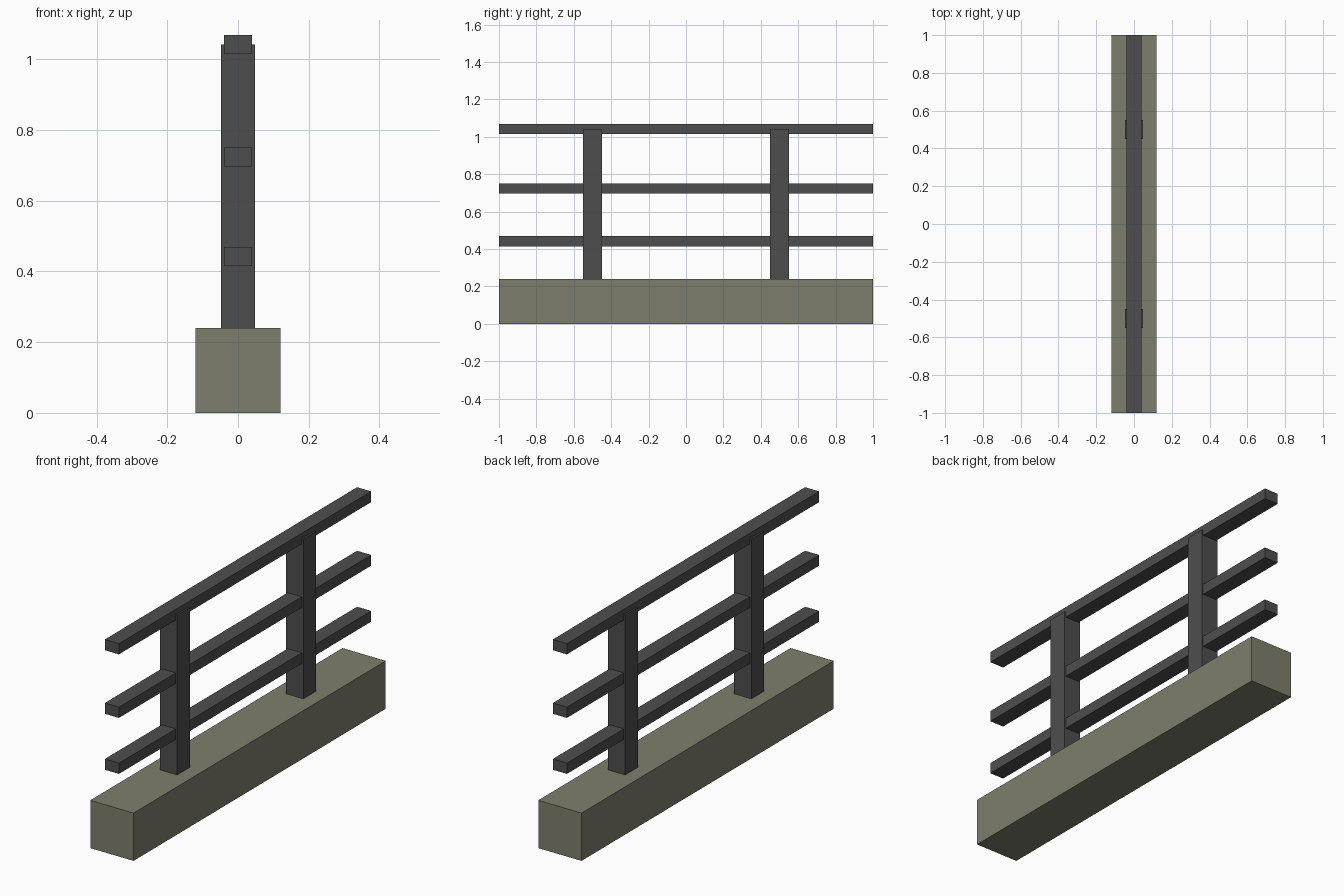
import bpy
import bmesh

if "Cube" in bpy.data.objects:
    bpy.data.objects.remove(bpy.data.objects["Cube"])


def material(name, rgb):
    m = bpy.data.materials.new(name)
    m.diffuse_color = (*rgb, 1.0)
    m.use_nodes = True
    m.node_tree.nodes["Principled BSDF"].inputs["Base Color"].default_value = m.diffuse_color
    return m


stone = material("olive_concrete", (0.21, 0.21, 0.153))
metal = material("dark_grey_metal", (0.076, 0.076, 0.076))


def box(name, x, y, z, mat):
    """Box from (min, max) ranges on each axis."""
    bm = bmesh.new()
    bmesh.ops.create_cube(bm, size=1.0)
    for v in bm.verts:
        v.co = [r[0] + (c + 0.5) * (r[1] - r[0]) for c, r in zip(v.co, (x, y, z))]
    mesh = bpy.data.meshes.new(name)
    bm.to_mesh(mesh)
    bm.free()
    mesh.materials.append(mat)
    obj = bpy.data.objects.new(name, mesh)
    bpy.context.collection.objects.link(obj)
    return obj


# Concrete kerb
box("base_kerb", (-0.12, 0.12), (-1, 1), (0, 0.24), stone)

# Upright posts, reaching into the top rail
for name, y in (("front_post", -0.5), ("back_post", 0.5)):
    box(name, (-0.0475, 0.0475), (y - 0.05, y + 0.05), (0.24, 1.042), metal)

# Horizontal rails running through the posts
for name, z in (("lower_rail", 0.415), ("middle_rail", 0.696), ("top_rail", 1.015)):
    box(name, (-0.039, 0.039), (-1, 1), (z, z + 0.054), metal)
